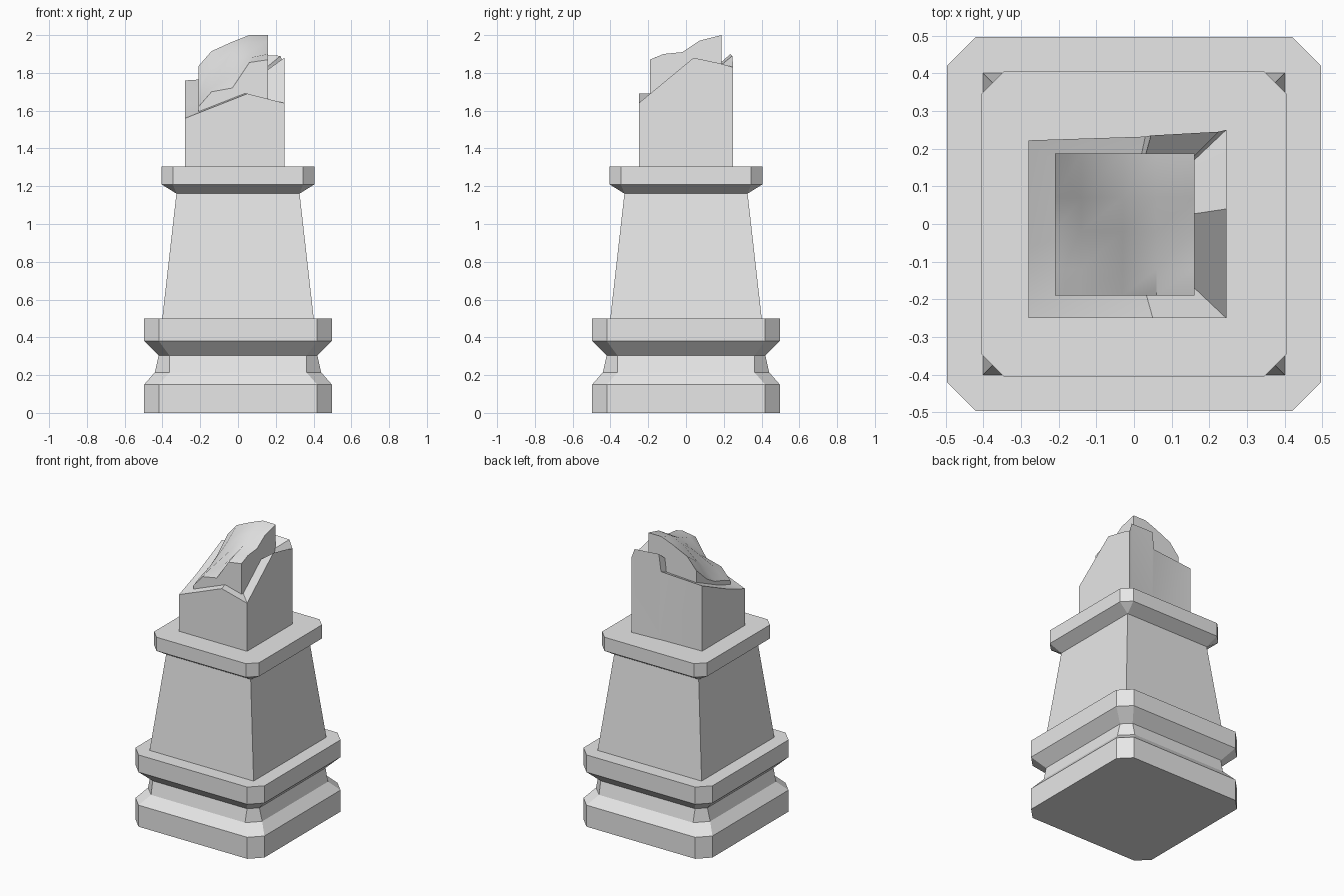
import bpy
import bmesh
import math

cube = bpy.data.objects.get("Cube")
if cube:
    bpy.data.objects.remove(cube, do_unlink=True)

GREY = 0.8
stone = bpy.data.materials.new("stone_grey")
stone.use_nodes = True
stone.diffuse_color = (GREY, GREY, GREY, 1)
for node in stone.node_tree.nodes:
    if node.type == "BSDF_PRINCIPLED":
        node.inputs["Base Color"].default_value = (GREY, GREY, GREY, 1)


def finish(name, bm, smooth_angle=None):
    """Clean the mesh, link it as an object and set its shading."""
    bmesh.ops.remove_doubles(bm, verts=bm.verts, dist=0.0005)
    bmesh.ops.recalc_face_normals(bm, faces=bm.faces)
    mesh = bpy.data.meshes.new(name)
    bm.to_mesh(mesh)
    bm.free()
    mesh.materials.append(stone)
    obj = bpy.data.objects.new(name, mesh)
    bpy.context.collection.objects.link(obj)
    if smooth_angle:
        bpy.ops.object.select_all(action="DESELECT")
        obj.select_set(True)
        bpy.context.view_layer.objects.active = obj
        bpy.ops.object.shade_smooth_by_angle(angle=math.radians(smooth_angle))
    return obj


def bridge(bm, lower, upper):
    """Join two closed rings of vertices with quads."""
    count = len(lower)
    for i in range(count):
        j = (i + 1) % count
        bm.faces.new((lower[i], lower[j], upper[j], upper[i]))


def square_ring(bm, z, half, cut):
    """Ring of a square whose corners are cut back."""
    h, c = half, half - cut
    outline = [(h, -c), (h, c), (c, h), (-c, h),
               (-h, c), (-h, -c), (-c, -h), (c, -h)]
    return [bm.verts.new((x, y, z)) for x, y in outline]


def square_moulding(name, levels):
    """Stack of cut-corner squares: (height, half width, corner cut)."""
    bm = bmesh.new()
    rings = [square_ring(bm, *level) for level in levels]
    for lower, upper in zip(rings, rings[1:]):
        bridge(bm, lower, upper)
    bm.faces.new(rings[0])
    bm.faces.new(rings[-1])
    return finish(name, bm)


# Plinth with a waisted neck
square_moulding("plinth", [
    (0.0, 0.497, 0.078), (0.15, 0.497, 0.078),
    (0.215, 0.44, 0.078), (0.305, 0.42, 0.056),
    (0.38, 0.497, 0.078), (0.5, 0.497, 0.078)])

# Tapered square shaft
square_moulding("shaft", [(0.49, 0.402, 0.0), (1.17, 0.325, 0.0)])

# Capital, flaring out from the sharp corners of the shaft
square_moulding("capital", [
    (1.16, 0.325, 0.0), (1.21, 0.405, 0.06), (1.305, 0.405, 0.06)])

# Broken outer block: rim of the fracture, anticlockwise from front left
rim = [(-0.28, -0.25, 1.56), (0.05, -0.25, 1.69), (0.245, -0.25, 1.64),
       (0.245, 0.04, 1.88), (0.245, 0.18, 1.85), (0.245, 0.25, 1.83),
       (0.225, 0.245, 1.89), (0.045, 0.235, 1.9), (0.03, 0.232, 1.78),
       (-0.28, 0.222, 1.76), (-0.28, -0.06, 1.63)]
bm = bmesh.new()
upper = [bm.verts.new(p) for p in rim]
lower = [bm.verts.new((x, y, 1.29)) for x, y, z in rim]
bridge(bm, lower, upper)
bm.faces.new(lower)
centre = bm.verts.new((-0.02, 0.0, 1.69))
for i, v in enumerate(upper):
    bm.faces.new((v, upper[(i + 1) % len(upper)], centre))
finish("broken_block", bm, 20)

# Broken core: rough top rising to the back right
xs = (-0.21, -0.14, -0.03, 0.06, 0.16)
rows = {-0.19: (1.62, 1.70, 1.72, 1.855, 1.87),
        -0.12: (1.65, 1.72, 1.78, 1.88, 1.90),
        -0.02: (1.68, 1.75, 1.86, 1.91, 1.91),
        0.07: (1.73, 1.83, 1.92, 1.96, 1.97),
        0.187: (1.835, 1.915, 1.965, 2.0, 2.0)}
bm = bmesh.new()
grid = [[bm.verts.new((x, y, z)) for x, z in zip(xs, zs)]
        for y, zs in rows.items()]
for near, far in zip(grid, grid[1:]):
    for i in range(len(xs) - 1):
        bm.faces.new((near[i], near[i + 1], far[i + 1], far[i]))
edge = (grid[0] + [row[-1] for row in grid[1:-1]]
        + grid[-1][::-1] + [row[0] for row in grid[-2:0:-1]])
base = [bm.verts.new((v.co.x, v.co.y, 1.35)) for v in edge]
bridge(bm, base, edge)
bm.faces.new(base)
finish("broken_core", bm, 35)
